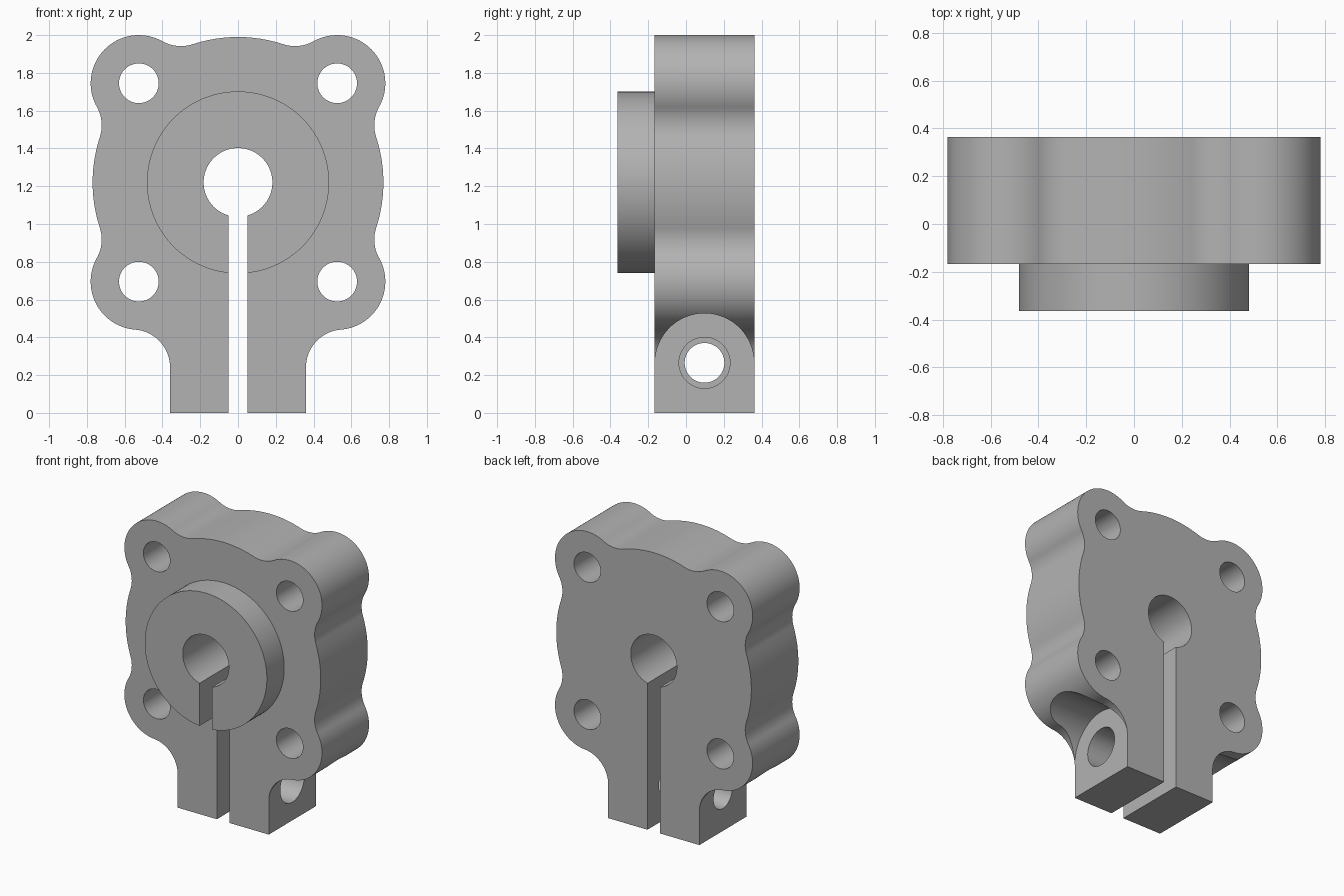
import bpy, bmesh
from math import pi, sin, cos, atan2, sqrt, acos, ceil, hypot
from mathutils import Matrix, Vector

cube = bpy.data.objects.get("Cube")
if cube:
    bpy.data.objects.remove(cube, do_unlink=True)

FRONT, BACK, BOSS_FRONT = -0.167, 0.363, -0.363
CZ = 1.22                       # height of the bore axis
DISC, LOBE, FILLET = 0.77, 0.255, 0.2
OFF = 0.525                     # bolt offset from the bore axis
LUG = 0.36                      # half width of the clamp lug
LUG_Y, LUG_Z = (FRONT + BACK) / 2, 0.265

metal = bpy.data.materials.new("plain grey")
metal.use_nodes = True
grey = (0.45, 0.45, 0.45, 1)
metal.diffuse_color = grey
metal.node_tree.nodes["Principled BSDF"].inputs["Base Color"].default_value = grey


def add_object(name, bm):
    bmesh.ops.recalc_face_normals(bm, faces=bm.faces)
    mesh = bpy.data.meshes.new(name)
    bm.to_mesh(mesh)
    bm.free()
    mesh.materials.append(metal)
    obj = bpy.data.objects.new(name, mesh)
    bpy.context.collection.objects.link(obj)
    return obj


def cylinder(name, axis, center, radius, start, end):
    """Cylinder along x or y between two positions on that axis."""
    bm = bmesh.new()
    turn = Matrix.Rotation(pi / 2, 4, "Y" if axis == "x" else "X")
    mid = (start + end) / 2
    spot = (mid, *center) if axis == "x" else (center[0], mid, center[1])
    bmesh.ops.create_cone(bm, cap_ends=True, segments=96, radius1=radius, radius2=radius,
                          depth=end - start, matrix=Matrix.Translation(spot) @ turn)
    return add_object(name, bm)


def box(name, low, high):
    bm = bmesh.new()
    size = Vector(high) - Vector(low)
    mid = (Vector(high) + Vector(low)) / 2
    bmesh.ops.create_cube(bm, size=1, matrix=Matrix.Translation(mid) @ Matrix.Diagonal((*size, 1)))
    return add_object(name, bm)


def arc(center, radius, a, b):
    """Points along an arc, taking the shorter way from a to b."""
    sweep = (b - a + pi) % (2 * pi) - pi
    n = max(4, ceil(abs(sweep) / 0.06))
    return [(center[0] + radius * cos(a + sweep * i / n),
             center[1] + radius * sin(a + sweep * i / n)) for i in range(n + 1)]


def aim(p, q):
    return atan2(q[1] - p[1], q[0] - p[0])


def blend(center, frm, to):
    """Concave fillet touching the circles around two centres."""
    return arc(center, FILLET, aim(center, frm), aim(center, to))


# Right half of the plate outline: disc, lobes and fillets, from the top down
hub = (0, CZ)
upper, lower = (OFF, CZ + OFF), (OFF, CZ - OFF)
reach, diag, near = DISC + FILLET, hypot(OFF, OFF), LOBE + FILLET
spread = acos((reach**2 + diag**2 - near**2) / (2 * reach * diag))


def fillet_center(angle):
    return (reach * cos(angle), CZ + reach * sin(angle))


f1, f2 = fillet_center(pi / 4 + spread), fillet_center(pi / 4 - spread)
f3 = fillet_center(-pi / 4 + spread)
f4 = (LUG + FILLET, lower[1] - sqrt(near**2 - (LUG + FILLET - OFF)**2))
half = arc(hub, DISC, pi / 2, aim(hub, f1))
half += blend(f1, hub, upper)
half += arc(upper, LOBE, aim(upper, f1), pi / 4) + arc(upper, LOBE, pi / 4, aim(upper, f2))
half += blend(f2, upper, hub)
half += arc(hub, DISC, aim(hub, f2), aim(hub, f3))
half += blend(f3, hub, lower)
half += arc(lower, LOBE, aim(lower, f3), -pi / 4) + arc(lower, LOBE, -pi / 4, aim(lower, f4))
half += arc(f4, FILLET, aim(f4, lower), pi)
half.append((LUG, 0))
outline = half + [(-x, z) for x, z in reversed(half)]

# Flange plate, extruded from the mirrored outline
bm = bmesh.new()
verts = [bm.verts.new((x, FRONT, z)) for x, z in outline]
bmesh.ops.remove_doubles(bm, verts=verts, dist=0.0005)
face = bmesh.ops.contextual_create(bm, geom=bm.edges[:] or bm.verts[:])["faces"] if bm.edges else [
    bm.faces.new([v for v in verts if v.is_valid])]
walls = bmesh.ops.extrude_face_region(bm, geom=face)["geom"]
bmesh.ops.translate(bm, vec=(0, BACK - FRONT, 0),
                    verts=[g for g in walls if isinstance(g, bmesh.types.BMVert)])
plate = add_object("clamp_flange", bm)

# Front boss, then every opening
steps = [
    ("UNION", cylinder("boss", "y", hub, 0.482, BOSS_FRONT, 0)),
    ("DIFFERENCE", cylinder("bore_cutter", "y", hub, 0.182, -1, 1)),
    ("DIFFERENCE", box("slot_cutter", (-0.05, -1, -1), (0.05, 1, CZ))),
]
for sx in (-1, 1):
    for sz in (-1, 1):
        steps.append(("DIFFERENCE", cylinder("bolt_hole_cutter", "y", (sx * OFF, CZ + sz * OFF),
                                             0.105, -1, 1)))
    ends = sorted((sx * LUG, sx * 1.2))
    steps.append(("DIFFERENCE", cylinder("spotface_cutter", "x", (LUG_Y, LUG_Z), 0.262, *ends)))
# Clamp screw hole: narrow on the right, wide on the left
steps.append(("DIFFERENCE", cylinder("narrow_screw_cutter", "x", (LUG_Y, LUG_Z), 0.105, -1, 0)))
steps.append(("DIFFERENCE", cylinder("wide_screw_cutter", "x", (LUG_Y, LUG_Z), 0.135, 0, 1)))

for operation, tool in steps:
    mod = plate.modifiers.new(tool.name, "BOOLEAN")
    mod.operation, mod.object, mod.solver = operation, tool, "EXACT"
    tool.hide_render = True

# Bake the openings and drop the helpers
bpy.context.view_layer.update()
baked = bpy.data.meshes.new_from_object(plate.evaluated_get(bpy.context.evaluated_depsgraph_get()))
plate.modifiers.clear()
plate.data = baked
plate.data.materials.clear()
plate.data.materials.append(metal)
for _, tool in steps:
    bpy.data.objects.remove(tool, do_unlink=True)

bpy.ops.object.select_all(action="DESELECT")
plate.select_set(True)
bpy.context.view_layer.objects.active = plate
bpy.ops.object.shade_smooth_by_angle(angle=pi / 6)
